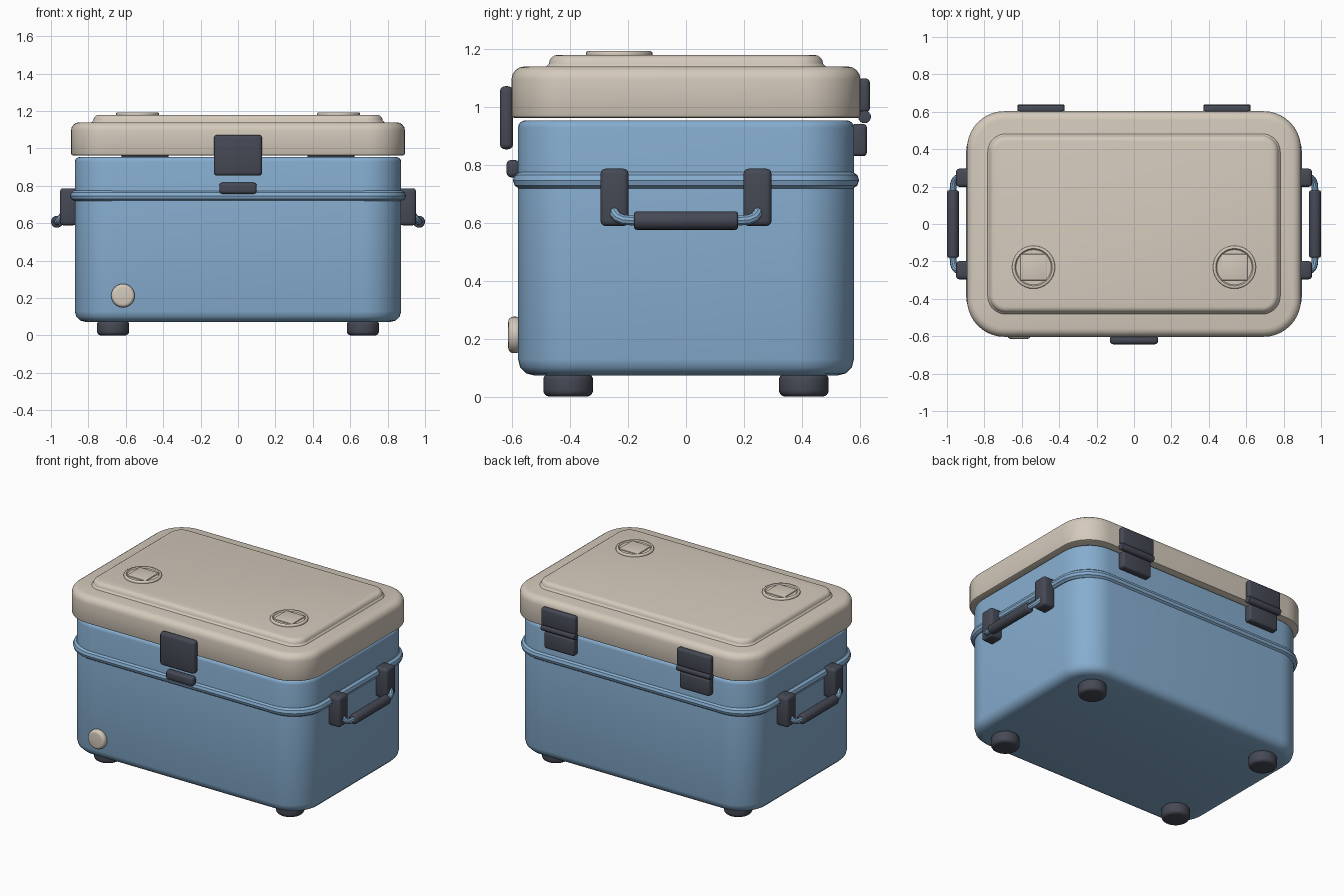
import bpy, bmesh, math
from mathutils import Vector

cube = bpy.data.objects.get("Cube")
if cube:
    bpy.data.objects.remove(cube, do_unlink=True)


def material(name, rgb):
    m = bpy.data.materials.new(name)
    m.use_nodes = True
    m.diffuse_color = (*rgb, 1)
    m.node_tree.nodes["Principled BSDF"].inputs["Base Color"].default_value = (*rgb, 1)
    return m


BLUE = material("sky blue", (0.24, 0.42, 0.63))
CREAM = material("warm cream", (0.66, 0.59, 0.50))
DARK = material("charcoal", (0.06, 0.067, 0.09))


def finish(obj, mat, angle=35):
    obj.data.materials.append(mat)
    bpy.ops.object.select_all(action='DESELECT')
    obj.select_set(True)
    bpy.context.view_layer.objects.active = obj
    bpy.ops.object.shade_smooth_by_angle(angle=math.radians(angle))
    return obj


def from_bmesh(name, bm, mat):
    bmesh.ops.recalc_face_normals(bm, faces=bm.faces)
    mesh = bpy.data.meshes.new(name)
    bm.to_mesh(mesh)
    bm.free()
    obj = bpy.data.objects.new(name, mesh)
    bpy.context.collection.objects.link(obj)
    return finish(obj, mat)


def rounded_rect(hx, hy, r, steps=10):
    pts = []
    for k, (sx, sy) in enumerate([(1, 1), (-1, 1), (-1, -1), (1, -1)]):
        for i in range(steps + 1):
            a = math.pi / 2 * (k + i / steps)
            pts.append((sx * (hx - r) + r * math.cos(a), sy * (hy - r) + r * math.sin(a)))
    return pts


def slab(name, hx, hy, r, layers, mat):
    """Rounded rectangle lofted through (inset, z) layers and capped."""
    bm = bmesh.new()
    rings = [[bm.verts.new((x, y, z)) for x, y in rounded_rect(hx - d, hy - d, r - d)]
             for d, z in layers]
    n = len(rings[0])
    for low, high in zip(rings, rings[1:]):
        for i in range(n):
            j = (i + 1) % n
            bm.faces.new((low[i], low[j], high[j], high[i]))
    bm.faces.new(rings[0])
    bm.faces.new(rings[-1])
    return from_bmesh(name, bm, mat)


def fillet(r, z, top=True, steps=4):
    """Layers for a rounded top or bottom edge ending at height z."""
    arc = [math.pi / 2 * i / steps for i in range(steps + 1)]
    if top:
        return [(r * (1 - math.cos(a)), z - r + r * math.sin(a)) for a in arc]
    return [(r * (1 - math.cos(a)), z + r - r * math.sin(a)) for a in reversed(arc)]


def block(name, center, size, bevel, mat):
    bm = bmesh.new()
    bmesh.ops.create_cube(bm, size=1)
    for v in bm.verts:
        v.co = Vector(c + s * u for c, s, u in zip(center, size, v.co))
    bmesh.ops.bevel(bm, geom=bm.edges[:], offset=bevel, segments=3, profile=0.5,
                    affect='EDGES')
    return from_bmesh(name, bm, mat)


def lathe(name, center, axis, profile, mat, steps=32):
    """Revolve (radius, height) points about an axis through center."""
    turn = Vector((0, 0, 1)).rotation_difference(Vector(axis))
    bm = bmesh.new()
    rings = []
    for r, h in profile:
        rings.append([bm.verts.new(Vector(center) + turn @ Vector((
            r * math.cos(math.tau * i / steps), r * math.sin(math.tau * i / steps), h)))
            for i in range(steps)])
    for a, b in zip(rings, rings[1:]):
        for i in range(steps):
            j = (i + 1) % steps
            bm.faces.new((a[i], a[j], b[j], b[i]))
    bm.faces.new(rings[0])
    bm.faces.new(rings[-1])
    return from_bmesh(name, bm, mat)


def puck(r, h, e):
    """Cylinder profile with rounded rims."""
    return ([(r - d, z) for d, z in fillet(e, 0, False)]
            + [(r - d, z) for d, z in fillet(e, h)])


def tube(name, pts, radius, mat, cyclic=False):
    curve = bpy.data.curves.new(name, 'CURVE')
    curve.dimensions = '3D'
    curve.bevel_depth = radius
    curve.bevel_resolution = 3
    curve.use_fill_caps = True
    spline = curve.splines.new('POLY')
    spline.points.add(len(pts) - 1)
    for p, co in zip(spline.points, pts):
        p.co = (*co, 1)
    spline.use_cyclic_u = cyclic
    obj = bpy.data.objects.new(name, curve)
    bpy.context.collection.objects.link(obj)
    bpy.ops.object.select_all(action='DESELECT')
    obj.select_set(True)
    bpy.context.view_layer.objects.active = obj
    bpy.ops.object.convert(target='MESH')
    return finish(bpy.context.object, mat)


# Tub, with the bead running round it
slab("tub", 0.872, 0.58, 0.2, fillet(0.055, 0.073, False, 3) + fillet(0.025, 0.954), BLUE)
tube("tub_bead", [(x, y, 0.747) for x, y in rounded_rect(0.868, 0.568, 0.19)],
     0.03, BLUE, True)

# Lid and its raised panel
slab("lid", 0.893, 0.603, 0.2, fillet(0.012, 0.962, False, 2) + fillet(0.045, 1.14), CREAM)
slab("lid_panel", 0.785, 0.485, 0.1,
     [(0, 1.135), (0.004, 1.142), (0.012, 1.15)]
     + [(0.012 + d, z) for d, z in fillet(0.03, 1.18)], CREAM)

# Front latch, catch and drain plug
block("latch", (0, -0.62, 0.963), (0.258, 0.046, 0.218), 0.018, DARK)
block("latch_catch", (0, -0.597, 0.787), (0.2, 0.046, 0.06), 0.016, DARK)
lathe("drain_plug", (-0.615, -0.57, 0.213), (0, -1, 0), puck(0.063, 0.044, 0.018), CREAM)

for side, s in (("left", 1), ("right", -1)):
    # Cup rests: a low ring round a square pad
    x = 0.537 * s
    lathe(side + "_cup_rest", (x, -0.231, 1.17), (0, 0, 1),
          puck(0.115, 0.023, 0.008) + [(0.1, 0.023), (0.094, 0.016)], CREAM)
    block(side + "_cup_pad", (x, -0.231, 1.181), (0.14, 0.14, 0.022), 0.004, CREAM)

    # Rear hinges
    x = 0.497 * s
    block(side + "_hinge_upper", (x, 0.615, 1.04), (0.25, 0.04, 0.118), 0.014, DARK)
    block(side + "_hinge_lower", (x, 0.598, 0.886), (0.22, 0.054, 0.112), 0.014, DARK)
    lathe(side + "_hinge_barrel", (x - 0.125, 0.617, 0.966), (1, 0, 0),
          puck(0.022, 0.25, 0.004), DARK, 16)

    # Carry handles: two brackets, a bent rod and a grip
    for end, e in (("front", -1), ("back", 1)):
        block(f"{side}_{end}_handle_bracket", (0.907 * s, 0.247 * e, 0.688),
              (0.09, 0.097, 0.198), 0.018, DARK)
        lathe(f"{side}_{end}_foot", (0.668 * s, 0.407 * e, 0), (0, 0, 1),
              puck(0.086, 0.08, 0.022), DARK)
    half = [(0.93, 0.25, 0.65), (0.948, 0.245, 0.63), (0.958, 0.235, 0.618),
            (0.965, 0.215, 0.61), (0.968, 0.18, 0.608)]
    rod = half + [(a, -b, c) for a, b, c in reversed(half)]
    tube(side + "_handle_rod", [(a * s, b, c) for a, b, c in rod], 0.018, BLUE)
    lathe(side + "_handle_grip", (0.968 * s, -0.18, 0.608), (0, 1, 0),
          puck(0.032, 0.36, 0.01), DARK, 20)
